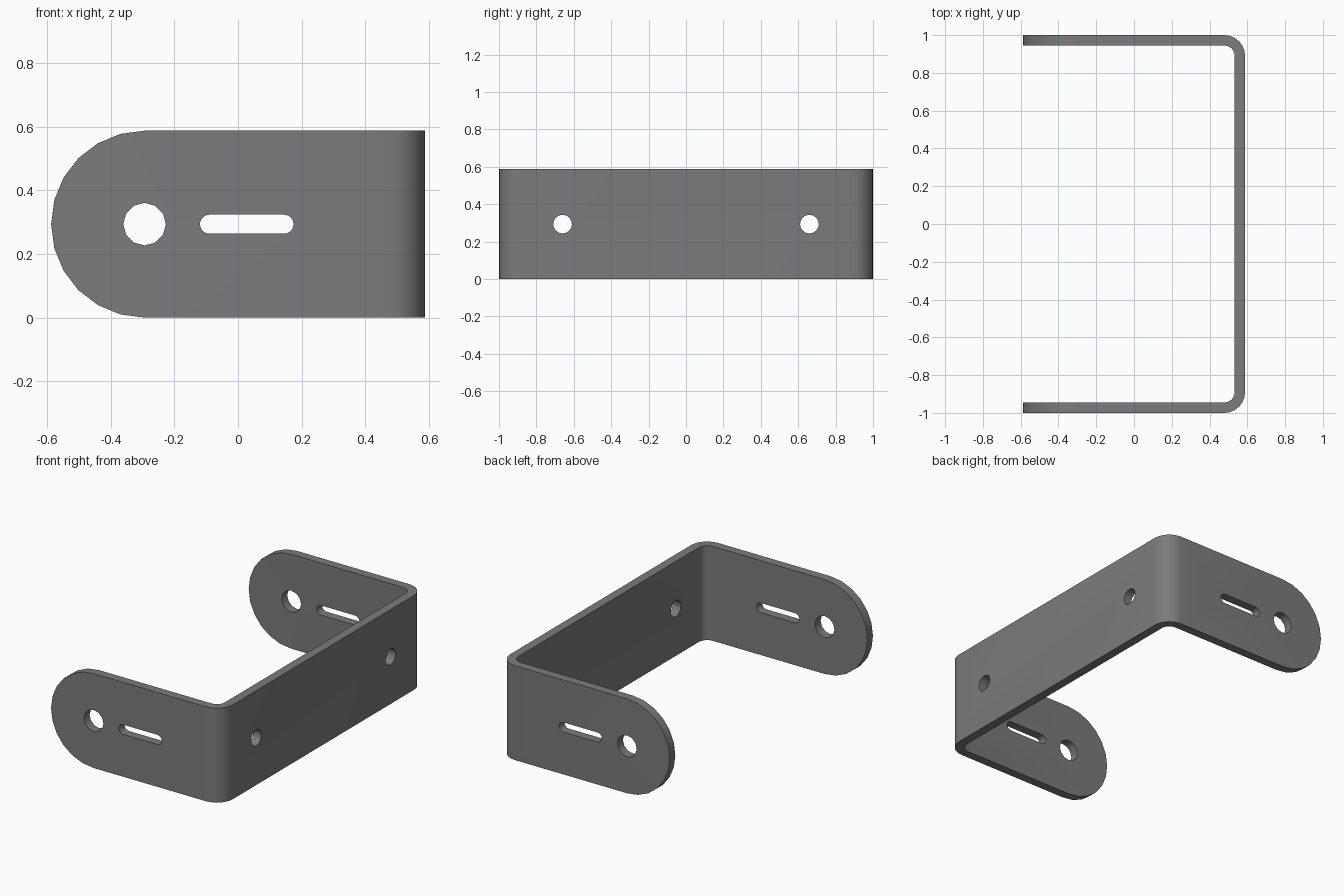
import bpy, bmesh
from math import pi, cos, sin
from mathutils import Vector

if "Cube" in bpy.data.objects:
    bpy.data.objects.remove(bpy.data.objects["Cube"])

W, H, T = 0.588, 0.588, 0.055      # half depth, height, sheet thickness
R = H / 2                          # radius of the rounded ends
BEND = 0.11                        # outer bend radius


def arc(cx, cy, r, start, end, steps):
    return [(cx + r * cos(start + (end - start) * i / steps),
             cy + r * sin(start + (end - start) * i / steps)) for i in range(steps + 1)]


def prism(name, points, place, direction):
    """Extrude a closed outline along a direction."""
    bm = bmesh.new()
    face = bm.faces.new([bm.verts.new(place(a, b)) for a, b in points])
    ext = bmesh.ops.extrude_face_region(bm, geom=[face])
    verts = [g for g in ext["geom"] if isinstance(g, bmesh.types.BMVert)]
    bmesh.ops.translate(bm, verts=verts, vec=Vector(direction))
    bmesh.ops.recalc_face_normals(bm, faces=bm.faces)
    mesh = bpy.data.meshes.new(name)
    bm.to_mesh(mesh)
    bm.free()
    obj = bpy.data.objects.new(name, mesh)
    bpy.context.collection.objects.link(obj)
    return obj


def across(a, b):                  # outline in x and z, cut through both arms
    return (a, -1.2, b)


def through(a, b):                 # outline in y and z, cut through the web
    return (0.3, a, b)


# U-shaped sheet with bent corners
c = W - BEND
outer = [(-W, -1)] + arc(c, -1 + BEND, BEND, -pi / 2, 0, 6) \
    + arc(c, 1 - BEND, BEND, 0, pi / 2, 6) + [(-W, 1)]
inner = [(-W, 1 - T)] + arc(c, 1 - BEND, BEND - T, pi / 2, 0, 6) \
    + arc(c, -1 + BEND, BEND - T, 0, -pi / 2, 6) + [(-W, -1 + T)]
bracket = prism("bracket", outer + inner, lambda a, b: (a, b, 0), (0, 0, H))

# Rounded arm ends, then pivot holes, slots and mounting holes
end = arc(-W + R, R, R, pi / 2, 3 * pi / 2, 12) + [(1, 0), (1, H)]
pivot = arc(-W + R, R, 0.067, pi / 2, 5 * pi / 2, 12)[:-1]
slot = arc(-0.09, R, 0.03, pi / 2, 3 * pi / 2, 8) + arc(0.145, R, 0.03, -pi / 2, pi / 2, 8)
cutters = [("INTERSECT", prism("end_cutter", end, across, (0, 2.4, 0))),
           ("DIFFERENCE", prism("pivot_cutter", pivot, across, (0, 2.4, 0))),
           ("DIFFERENCE", prism("slot_cutter", slot, across, (0, 2.4, 0)))]
for y in (-0.66, 0.66):
    hole = arc(y, R, 0.05, 0, 2 * pi, 16)[:-1]
    cutters.append(("DIFFERENCE", prism("mount_cutter", hole, through, (0.6, 0, 0))))

bpy.context.view_layer.objects.active = bracket
bracket.select_set(True)
for operation, cutter in cutters:
    cutter.hide_render = True
    mod = bracket.modifiers.new("cut", "BOOLEAN")
    mod.operation, mod.solver, mod.object = operation, "EXACT", cutter
    bpy.ops.object.modifier_apply(modifier=mod.name)
    bpy.data.objects.remove(cutter)

# Plain grey metal
grey = bpy.data.materials.new("dark grey metal")
grey.use_nodes = True
colour = (0.2, 0.2, 0.2, 1)
grey.diffuse_color = colour
grey.node_tree.nodes["Principled BSDF"].inputs["Base Color"].default_value = colour
bracket.data.materials.clear()
bracket.data.materials.append(grey)
bpy.ops.object.shade_smooth_by_angle(angle=pi / 6)
